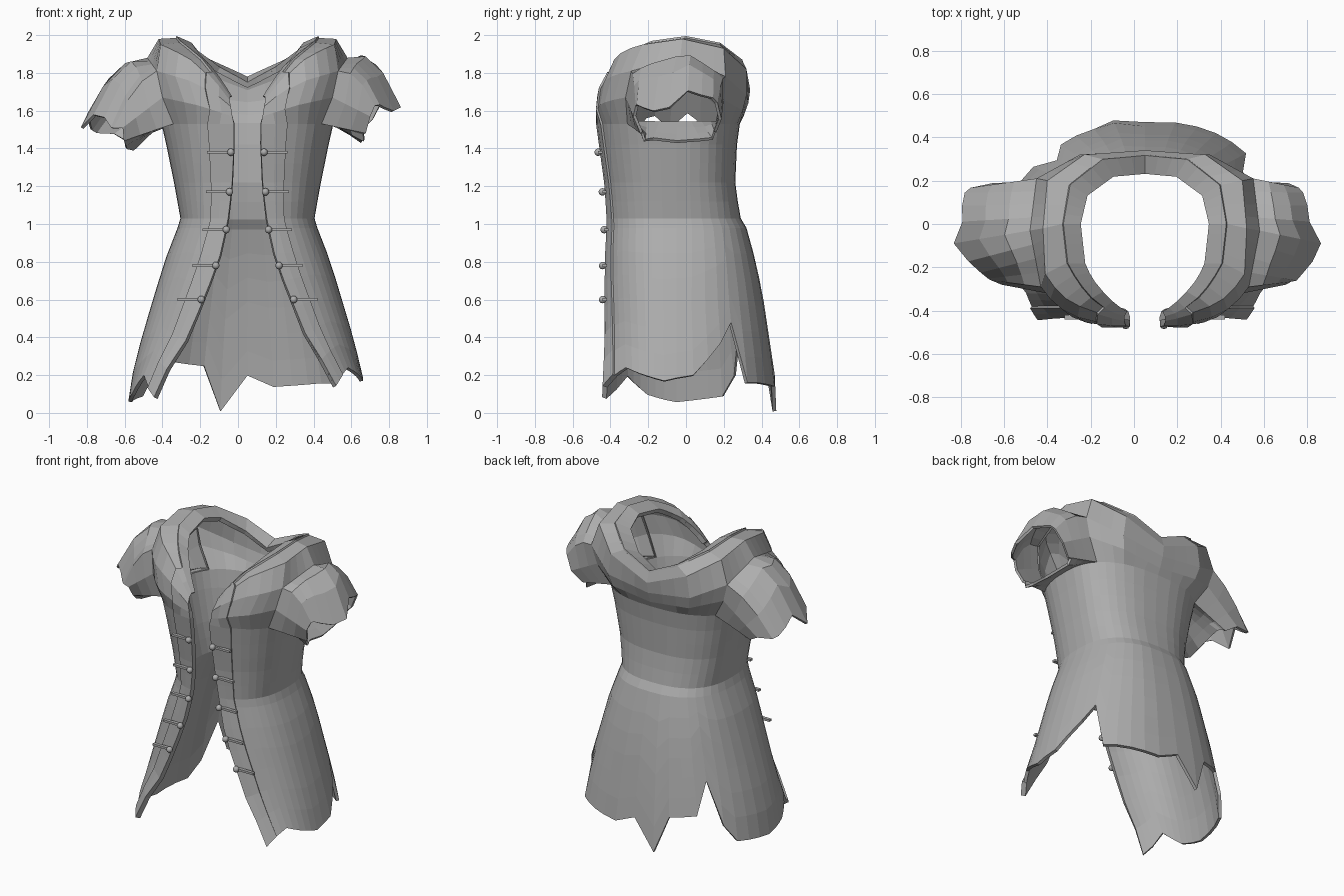
import bpy, bmesh, math, random
from mathutils import Vector

if "Cube" in bpy.data.objects:
    bpy.data.objects.remove(bpy.data.objects["Cube"])

random.seed(4)
CX = 0.05          # the garment is symmetric about this x
N = 20             # columns from front edge to centre back
SIDES = [-1 + i / N for i in range(2 * N + 1)]   # -1 left edge, 0 back, 1 right edge

cloth = bpy.data.materials.new("grey_cloth")
cloth.diffuse_color = (0.42, 0.42, 0.42, 1)
cloth.use_nodes = True
cloth.node_tree.nodes["Principled BSDF"].inputs["Base Color"].default_value = cloth.diffuse_color


def lerp_table(table, t):
    """Linear lookup of rows (key, values...)."""
    for a, b in zip(table, table[1:]):
        if t <= b[0]:
            f = max(0, (t - a[0]) / (b[0] - a[0]))
            return [p + (q - p) * f for p, q in zip(a[1:], b[1:])]
    return list(table[-1][1:])


def make_object(name, verts, faces, thickness=0, offset=-1):
    mesh = bpy.data.meshes.new(name)
    mesh.from_pydata(verts, [], faces)
    bm = bmesh.new()
    bm.from_mesh(mesh)
    loose = [v for v in bm.verts if not v.link_faces]
    bmesh.ops.delete(bm, geom=loose, context='VERTS')
    bm.to_mesh(mesh)
    bm.free()
    mesh.materials.append(cloth)
    obj = bpy.data.objects.new(name, mesh)
    bpy.context.collection.objects.link(obj)
    if thickness:
        mod = obj.modifiers.new("cloth_thickness", 'SOLIDIFY')
        mod.thickness = thickness
        mod.offset = offset
    return obj


# Torso sections: z, half width, front y, back y, half gap of the front opening
SECTIONS = [
    (0.00, 0.64, -0.44, 0.485, 0.52), (0.20, 0.61, -0.43, 0.47, 0.44),
    (0.40, 0.56, -0.42, 0.44, 0.31), (0.60, 0.50, -0.42, 0.41, 0.23),
    (0.80, 0.44, -0.42, 0.37, 0.15), (0.98, 0.37, -0.41, 0.32, 0.11),
    (1.03, 0.355, -0.41, 0.29, 0.10), (1.20, 0.385, -0.42, 0.26, 0.08),
    (1.42, 0.43, -0.45, 0.27, 0.07), (1.53, 0.455, -0.465, 0.285, 0.07)]

# Torn hem height around the garment
HEM = [(-1, .08), (-.9, .13), (-.8, .2), (-.65, .1), (-.5, .06), (-.35, .09), (-.3, .2),
       (-.25, .48), (-.2, .27), (-.15, .26), (-.1, .25), (-.05, .01), (0, .2),
       (.05, .14), (.2, .16), (.25, .16), (.3, .48), (.35, .37), (.45, .2), (.55, .17),
       (.7, .21), (.8, .24), (.9, .2), (1, .14)]

# Shoulder rows: column fraction, then half x, y, z
U = (0, .08, .15, .22, .3, .5, .7, .85, 1)
YOKE = [
    [(.08, -.46, 1.57), (.17, -.47, 1.60), (.27, -.455, 1.63), (.36, -.42, 1.65),
     (.45, -.32, 1.67), (.49, -.04, 1.7), (.465, .2, 1.66), (.28, .3, 1.6), (0, .305, 1.57)],
    [(.09, -.46, 1.62), (.19, -.46, 1.70), (.31, -.43, 1.76), (.41, -.38, 1.79),
     (.48, -.29, 1.81), (.53, -.03, 1.88), (.5, .21, 1.78), (.3, .32, 1.68), (0, .33, 1.64)],
    [(.10, -.44, 1.65), (.19, -.42, 1.77), (.30, -.38, 1.87), (.39, -.33, 1.92),
     (.46, -.23, 1.95), (.47, -.02, 1.98), (.45, .2, 1.93), (.28, .32, 1.82), (0, .34, 1.71)],
    [(.10, -.42, 1.67), (.17, -.40, 1.77), (.25, -.34, 1.87), (.31, -.27, 1.92),
     (.36, -.18, 1.96), (.38, 0, 1.985), (.35, .18, 1.95), (.2, .3, 1.86), (0, .32, 1.77)],
    [(.09, -.40, 1.67), (.14, -.37, 1.75), (.2, -.31, 1.83), (.25, -.25, 1.88),
     (.28, -.18, 1.92), (.30, 0, 1.95), (.27, .13, 1.91), (.15, .22, 1.82), (0, .235, 1.74)]]

# Torn sleeve rims: angle (front, top, back, underside), half x, y, z
RIM_R = [(0, .64, -.28, 1.58), (45, .70, -.26, 1.64), (70, .74, -.2, 1.61), (90, .81, -.12, 1.61),
         (115, .77, .02, 1.70), (150, .72, .16, 1.67), (180, .68, .19, 1.55),
         (225, .57, .15, 1.46), (270, .60, -.05, 1.43), (315, .60, -.22, 1.44),
         (360, .64, -.28, 1.58)]
RIM_L = [(0, .67, -.28, 1.50), (45, .74, -.25, 1.50), (70, .78, -.2, 1.62), (90, .91, -.12, 1.47),
         (115, .84, .02, 1.60), (150, .82, .16, 1.5), (180, .72, .19, 1.47),
         (225, .60, .15, 1.42), (270, .61, -.05, 1.38), (315, .63, -.22, 1.42),
         (360, .67, -.28, 1.50)]


def torso_point(s, z):
    """Point on the rounded torso section at height z."""
    hw, yf, yb, gap = lerp_table(SECTIONS, z)
    u, side, yc = 1 - abs(s), (1 if s > 0 else -1), -0.05
    start = math.asin((gap / hw) ** 1.25)
    if u < .5:
        th = start + (math.pi / 2 - start) * u * 2
        y = yc + (yf - yc) * (max(0, math.cos(th)) / math.cos(start)) ** .8
    else:
        th = math.pi * u
        rounding = .8 + .15 * min(1, max(0, (1 - z) / .4))     # skirt back is rounder
        y = yc + (yb - yc) * max(0, -math.cos(th)) ** rounding
    x = hw * max(0, math.sin(th)) ** .8 if u < 1 else 0
    return (CX + side * x, y, z)


def yoke_point(s, row):
    x, y, z = lerp_table([(u, *p) for u, p in zip(U, row)], 1 - abs(s))
    return (CX + (x if s > 0 else -x), y, z)


rows = []
for k in range(7):                                  # skirt, from torn hem to waist
    rows.append([torso_point(s, (h := lerp_table(HEM, s)[0]) + (0.98 - h) * k / 6)
                 for s in SIDES])
for z in (1.03, 1.12, 1.22, 1.32, 1.42, 1.53):      # bodice
    rows.append([torso_point(s, z) for s in SIDES])
for row in YOKE:                                    # shoulders and neckline
    rows.append([yoke_point(s, row) for s in SIDES])

W = len(SIDES)
verts = [p for row in rows for p in row]
body, trim = [], []
for k in range(len(rows) - 1):
    for i in range(W - 1):
        quad = (k * W + i, (k + 1) * W + i, (k + 1) * W + i + 1, k * W + i + 1)
        u = 1 - abs((SIDES[i] + SIDES[i + 1]) / 2)
        if not (12 <= k <= 13 and .3 < u < .7):     # leave the armholes open
            body.append(quad)
        if u < .1 or k == len(rows) - 2:
            trim.append(quad)
make_object("vest_body", verts, body, 0.02)
make_object("front_and_neck_trim", verts, trim, 0.022, 0)

# Flared torn sleeves, lofted from the armhole edge to the ragged rim
for side, name, rim in ((-1, "left_sleeve", RIM_L), (1, "right_sleeve", RIM_R)):
    cols = list(range(6, 15)) if side < 0 else list(range(34, 25, -1))   # front to back
    loop = ([rows[14][c] for c in cols] + [rows[13][cols[-1]]]
            + [rows[12][c] for c in reversed(cols)] + [rows[13][cols[0]]])
    M, pts, faces = len(loop), [], []
    ends = []
    for p in loop:
        a = math.degrees(math.atan2(p[2] - 1.67, -(p[1] + .05))) % 360
        x, y, z = lerp_table(rim, a)
        tear = random.uniform(-.015, .015)
        ends.append((a, Vector((CX + side * (x + tear), y, z - tear))))
    for k in range(4):
        t = k / 3
        for p, (a, end) in zip(loop, ends):
            v = Vector(p).lerp(end, t)
            v.z += .11 * math.sin(math.pi * t) * max(0, math.sin(math.radians(a)))
            pts.append(v)
    for k in range(3):
        for i in range(M):
            j = (i + 1) % M
            quad = (k * M + j, k * M + i, (k + 1) * M + i, (k + 1) * M + j)
            faces.append(quad if side > 0 else quad[::-1])
    make_object(name, pts, faces, 0.016)

# Buttons along both front edges, each with a thin cord loop
for z, hx, y in ((1.38, .088, -.46), (1.17, .095, -.438), (.97, .112, -.428),
                 (.78, .167, -.436), (.60, .245, -.436)):
    for side, name in ((-1, "left"), (1, "right")):
        bpy.ops.mesh.primitive_uv_sphere_add(segments=10, ring_count=6, radius=.02,
                                             location=(CX + side * hx, y - .005, z))
        button = bpy.context.object
        button.name = name + "_button"
        button.data.materials.append(cloth)
        bpy.ops.object.shade_smooth()
        bpy.ops.mesh.primitive_cube_add(size=1, location=(CX + side * (hx + .065), y + .006, z))
        cord = bpy.context.object
        cord.name = name + "_cord"
        cord.scale = (.12, .022, .014)
        cord.data.materials.append(cloth)
